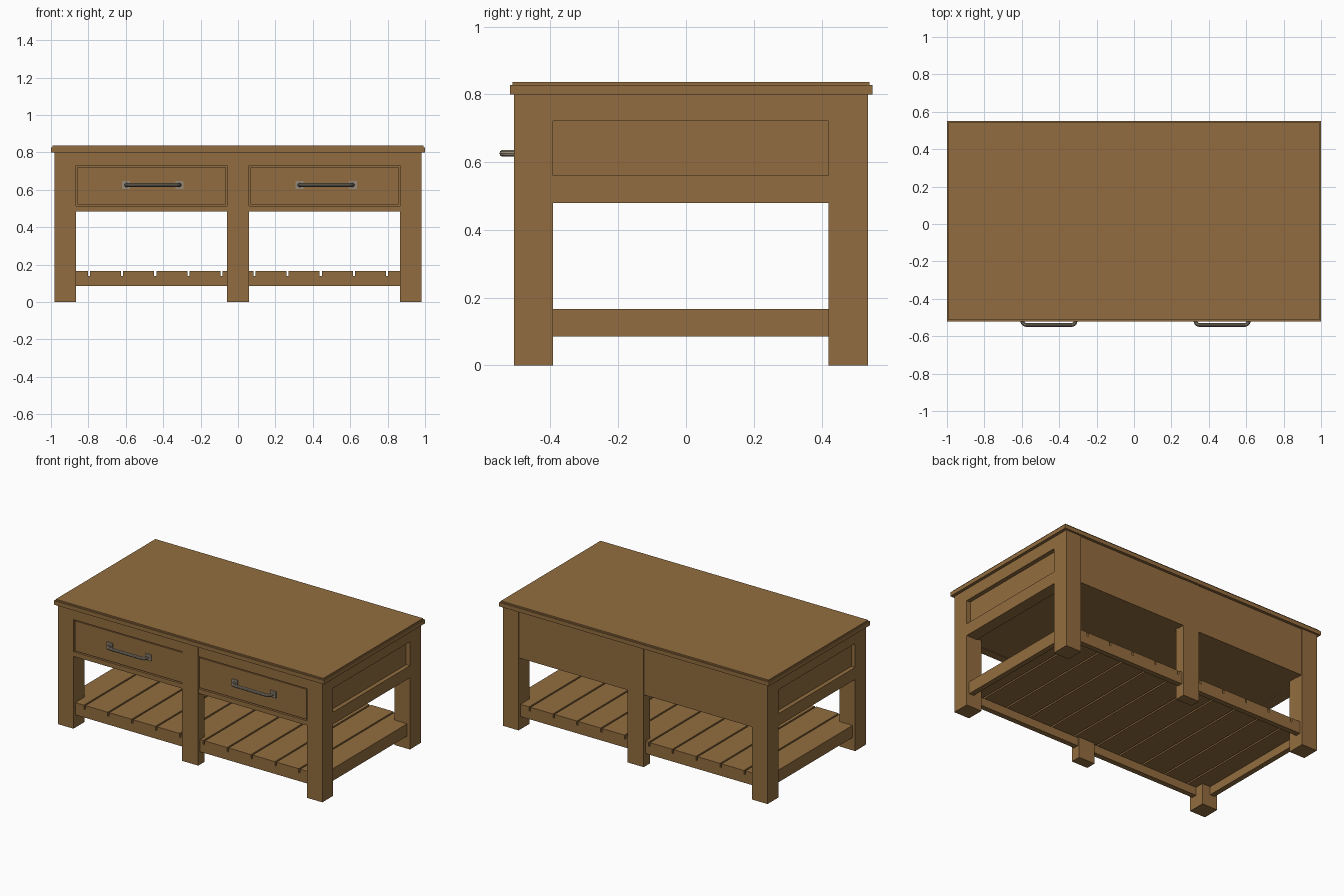
import bpy, bmesh, math
from mathutils import Vector

if "Cube" in bpy.data.objects:
    bpy.data.objects.remove(bpy.data.objects["Cube"])


def material(name, color):
    m = bpy.data.materials.new(name)
    m.diffuse_color = (*color, 1)
    m.use_nodes = True
    m.node_tree.nodes["Principled BSDF"].inputs["Base Color"].default_value = m.diffuse_color
    return m


WOOD = material("brown wood", (0.29, 0.152, 0.050))
METAL = material("aged metal", (0.30, 0.25, 0.19))


def box(name, x, y, z, mat=WOOD):
    """Box from (min, max) ranges on each axis."""
    bm = bmesh.new()
    bmesh.ops.create_cube(bm, size=1)
    for v in bm.verts:
        v.co = Vector([(r[0] + r[1]) / 2 + c * (r[1] - r[0]) for r, c in zip((x, y, z), v.co)])
    me = bpy.data.meshes.new(name)
    bm.to_mesh(me)
    bm.free()
    me.materials.append(mat)
    ob = bpy.data.objects.new(name, me)
    bpy.context.collection.objects.link(ob)
    return ob


def sided(s, a, b):
    """Range mirrored to side s."""
    return (a, b) if s > 0 else (-b, -a)


FRONT, BACK = -0.507, 0.537

# Table top with a slightly stepped upper edge
box("table_top", (-1, 1), (-0.52, 0.55), (0.80, 0.827))
box("table_top_upper", (-0.992, 0.992), (-0.512, 0.542), (0.827, 0.836))

for s in (-1, 1):
    # Corner legs
    leg_x = sided(s, 0.865, 0.98)
    box("front_leg", leg_x, (FRONT, -0.392), (0, 0.80))
    box("back_leg", leg_x, (0.42, BACK), (0, 0.80))

    # Side apron: two flush rails and a recessed panel
    box("side_upper_rail", sided(s, 0.90, 0.98), (-0.392, 0.42), (0.721, 0.80))
    box("side_lower_rail", sided(s, 0.90, 0.98), (-0.392, 0.42), (0.48, 0.561))
    box("side_panel", sided(s, 0.90, 0.952), (-0.392, 0.42), (0.561, 0.721))

    # Shelf side rail
    box("shelf_side_rail", sided(s, 0.925, 0.96), (-0.392, 0.42), (0.085, 0.14))

    # Drawer front, set in a narrow gap
    box("drawer_front", sided(s, 0.066, 0.859), (FRONT + 0.006, -0.47), (0.521, 0.722))

# Middle legs
box("front_middle_leg", (-0.06, 0.06), (FRONT, -0.44), (0, 0.80))
box("back_middle_leg", (-0.06, 0.06), (0.465, BACK - 0.003), (0, 0.80))

# Front rails, backing behind the drawers, back apron and closed underside
box("front_upper_rail", (-0.865, 0.865), (FRONT + 0.003, -0.45), (0.729, 0.80))
box("front_lower_rail", (-0.865, 0.865), (FRONT + 0.003, -0.45), (0.483, 0.514))
box("drawer_backing", (-0.865, 0.865), (-0.475, -0.45), (0.514, 0.729))
box("back_apron", (-0.865, 0.865), (0.49, BACK - 0.006), (0.483, 0.80))
box("underside_panel", (-0.90, 0.90), (-0.45, 0.49), (0.487, 0.50))

# Shelf rails and slats
box("shelf_front_rail", (-0.865, 0.865), (-0.487, -0.452), (0.085, 0.14))
box("shelf_back_rail", (-0.865, 0.865), (0.482, 0.517), (0.085, 0.14))
for k in range(-5, 6):
    c = k * 0.177
    y = (-0.487, 0.517) if abs(k) < 5 else (-0.40, 0.43)
    if abs(k) == 5:  # end slats notch around the corner legs
        box("end_slat", sided(k, 0.802, 0.96), y, (0.14, 0.167))
        box("end_slat_tips", sided(k, 0.802, 0.87), (-0.487, 0.517), (0.14, 0.167))
    else:
        box("shelf_slat", (c - 0.083, c + 0.083), y, (0.14, 0.167))

# Drawer handles: bent round bar on two square mounts
for cx in (-0.455, 0.471):
    zc = 0.626
    for s in (-1, 1):
        mx = cx + s * 0.143
        box("handle_mount", (mx - 0.021, mx + 0.021), (-0.508, -0.498), (zc - 0.021, zc + 0.021), METAL)
    path = [(-0.142, -0.50)]
    for s in (-1, 1):  # rounded corners
        arc = []
        for i in range(5):
            a = math.radians(i * 22.5)
            arc.append((s * (0.120 + 0.022 * math.cos(a)), -0.518 - 0.022 * math.sin(a)))
        path += arc if s < 0 else arc[::-1]
    path.append((0.142, -0.50))
    cu = bpy.data.curves.new("drawer_handle", 'CURVE')
    cu.dimensions = '3D'
    cu.bevel_depth = 0.0105
    cu.bevel_resolution = 3
    cu.use_fill_caps = True
    sp = cu.splines.new('POLY')
    sp.points.add(len(path) - 1)
    for p, (x, y) in zip(sp.points, path):
        p.co = (cx + x, y, zc, 1)
    cu.materials.append(METAL)
    ob = bpy.data.objects.new("drawer_handle", cu)
    bpy.context.collection.objects.link(ob)
    bpy.ops.object.select_all(action='DESELECT')
    ob.select_set(True)
    bpy.context.view_layer.objects.active = ob
    bpy.ops.object.convert(target='MESH')
    bpy.ops.object.shade_smooth_by_angle()
